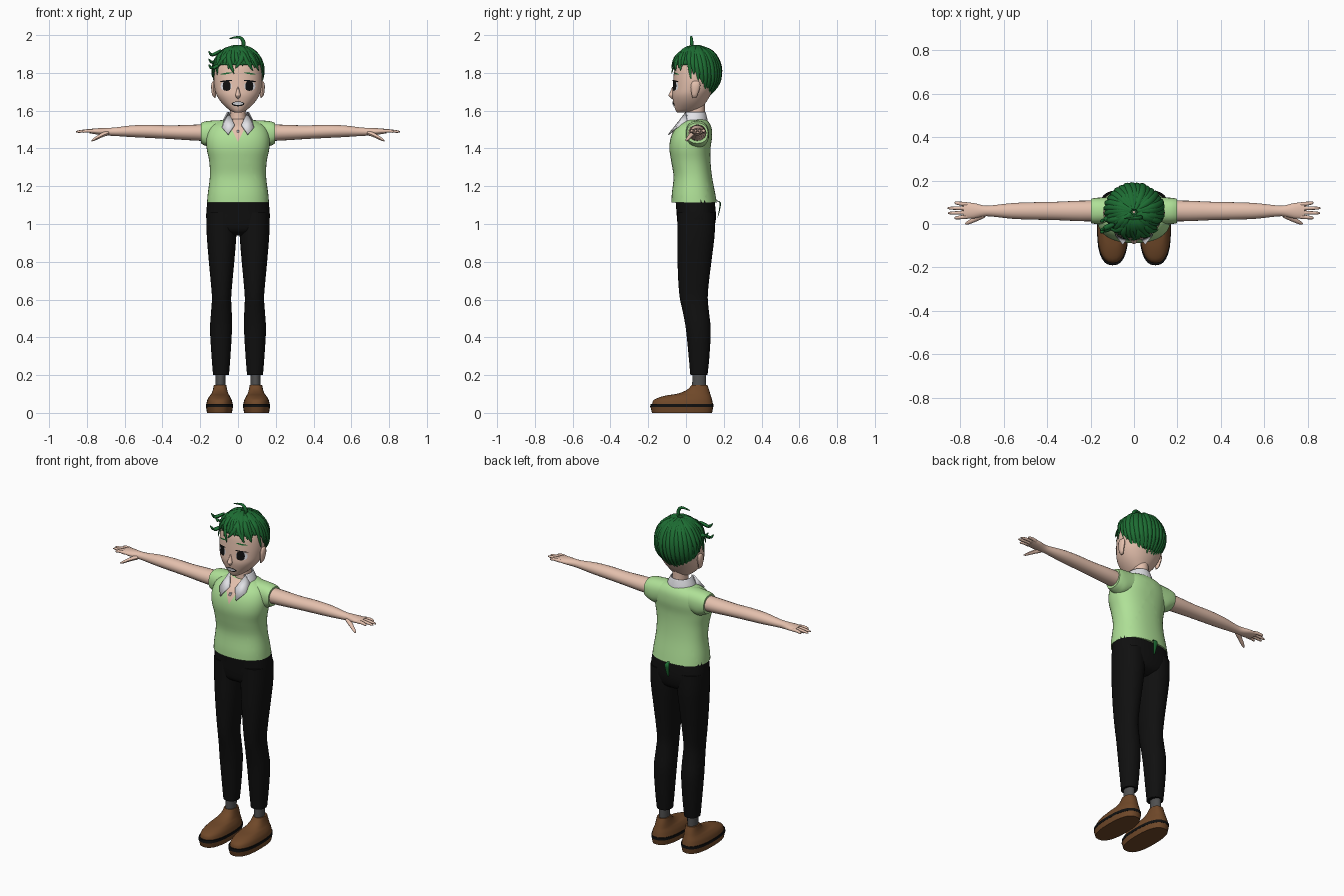
import bpy, bmesh, math, random
from mathutils import Vector
from mathutils.bvhtree import BVHTree

if "Cube" in bpy.data.objects:
    bpy.data.objects.remove(bpy.data.objects["Cube"])

random.seed(4)


def material(name, r, g, b):
    m = bpy.data.materials.new(name)
    m.diffuse_color = (r, g, b, 1)
    m.use_nodes = True
    m.node_tree.nodes["Principled BSDF"].inputs["Base Color"].default_value = m.diffuse_color
    return m


SKIN = material("skin", .78, .53, .42)
HAIR = material("dark green", .012, .15, .032)
VEST = material("light green", .43, .75, .31)
BLACK = material("black", .005, .005, .005)
BROWN = material("brown", .16, .065, .022)
GREY = material("grey", .08, .08, .08)
WHITE = material("white", .82, .82, .86)


def finish(bm, name, mat, mirror=False, solid=0, angle=45):
    bmesh.ops.recalc_face_normals(bm, faces=bm.faces)
    me = bpy.data.meshes.new(name)
    bm.to_mesh(me)
    bm.free()
    ob = bpy.data.objects.new(name, me)
    bpy.context.collection.objects.link(ob)
    for m in mat if isinstance(mat, list) else [mat]:
        me.materials.append(m)
    bpy.ops.object.select_all(action='DESELECT')
    ob.select_set(True)
    bpy.context.view_layer.objects.active = ob
    bpy.ops.object.shade_smooth_by_angle(angle=math.radians(angle))
    if solid:
        ob.modifiers.new("thickness", 'SOLIDIFY').thickness = solid
    if mirror:
        ob.modifiers.new("mirror", 'MIRROR').use_mirror_merge = False
    return ob


def smooth(rows, k):
    """Catmull-Rom interpolation through rows of numbers."""
    rows = [Vector(r) for r in rows]
    out = []
    for i in range(len(rows) - 1):
        a, b, c, d = rows[max(i - 1, 0)], rows[i], rows[i + 1], rows[min(i + 2, len(rows) - 1)]
        for j in range(k):
            t = j / k
            out.append(.5 * (2 * b + (c - a) * t + (2 * a - 5 * b + 4 * c - d) * t * t
                             + (3 * b - a - 3 * c + d) * t ** 3))
    return out + [rows[-1]]


def skin_rings(bm, rings, caps=True):
    vs = [[bm.verts.new(p) for p in r] for r in rings]
    n = len(vs[0])
    for r, s in zip(vs, vs[1:]):
        for i in range(n):
            bm.faces.new((r[i], r[(i + 1) % n], s[(i + 1) % n], s[i]))
    if caps:
        bm.faces.new(vs[0])
        bm.faces.new(vs[-1])


def spow(v, p):
    return math.copysign(abs(v) ** (2 / p), v)


def loft(rings, axis='z', n=28, k=4, p=2, caps=True):
    """Rings are (position, centre a, radius a, min b, max b)."""
    bm = bmesh.new()
    out = []
    for t, ac, ar, b0, b1 in smooth(rings, k):
        ring = []
        for i in range(n):
            u = 2 * math.pi * i / n
            a = ac + ar * spow(math.cos(u), p)
            b = (b0 + b1) / 2 + (b1 - b0) / 2 * spow(math.sin(u), p)
            ring.append((a, b, t) if axis == 'z' else (t, a, b))
        out.append(ring)
    skin_rings(bm, out, caps)
    return bm


def strand(bm, pts, w, h, centre, k=4, taper=.5, start=.4):
    """Tapering flattened lock; its flat side faces away from centre."""
    pts = smooth(pts, k)
    out = []
    for i, p in enumerate(pts):
        t = i / (len(pts) - 1)
        d = (pts[min(i + 1, len(pts) - 1)] - pts[max(i - 1, 0)]).normalized()
        nrm = p - Vector(centre)
        nrm = (nrm - d * nrm.dot(d)).normalized()
        b = d.cross(nrm)
        s = min(1, start + 2 * t) * max(1 - t, .01) ** taper
        out.append([p + b * w * s * math.cos(u) + nrm * h * s * math.sin(u)
                    for u in (j * math.pi / 4 for j in range(8))])
    skin_rings(bm, out)


# shoes, welts, soles and socks
finish(loft([(.045, .098, .07, -.18, .143), (.07, .098, .064, -.168, .138),
             (.09, .097, .053, -.115, .132), (.102, .096, .045, -.045, .128),
             (.122, .095, .038, .005, .122), (.148, .095, .033, .03, .113)], p=2.4),
       "shoe_upper", BROWN, True)
finish(loft([(.03, .098, .072, -.19, .145), (.046, .098, .072, -.188, .145)], k=1, p=2.5),
       "shoe_welt", BLACK, True)
finish(loft([(0, .098, .066, -.18, .138), (.03, .098, .071, -.188, .144)], k=1, p=2.5),
       "shoe_sole", BROWN, True)
finish(loft([(.12, .094, .027, .032, .106), (.24, .092, .026, .035, .104)], k=1),
       "sock", GREY, True)

# trousers
finish(loft([(.2, .09, .042, .023, .114), (.3, .09, .05, .014, .124), (.44, .09, .058, .0, .131),
             (.53, .088, .055, -.016, .122), (.61, .087, .051, -.033, .115),
             (.7, .087, .058, -.041, .122), (.82, .087, .069, -.045, .137),
             (.95, .087, .079, -.045, .152), (1.06, .086, .081, -.045, .152)], p=2.2),
       "trouser_leg", BLACK, True)
finish(loft([(.94, 0, .1, .0, .1), (.965, 0, .145, -.035, .14), (1.01, 0, .165, -.046, .156),
             (1.06, 0, .168, -.05, .158), (1.13, 0, .161, -.056, .15)], p=2.5),
       "trouser_hips", BLACK)

# vest: the neck opening is cut along two slanted planes
bm = loft([(1.115, 0, .164, -.077, .163), (1.16, 0, .16, -.075, .155), (1.25, 0, .149, -.066, .138),
           (1.33, 0, .152, -.078, .13), (1.4, 0, .166, -.088, .13), (1.46, 0, .168, -.08, .138),
           (1.51, 0, .15, -.055, .135), (1.54, 0, .11, -.02, .12), (1.555, 0, .065, .0, .1)],
          n=40, p=2.3)
for sx in (1, -1):
    bmesh.ops.bisect_plane(bm, geom=bm.verts[:] + bm.edges[:] + bm.faces[:],
                           plane_co=(0, 0, 1.435), plane_no=(sx, 0, -.5))
for f in bm.faces:
    c = f.calc_center_median()
    f.material_index = int(c.y < .03 and abs(c.x) < (c.z - 1.435) * .5)
finish(bm, "vest", [VEST, SKIN])
finish(loft([(.08, .06, .062, 1.42, 1.55), (.14, .06, .062, 1.405, 1.547),
             (.175, .06, .06, 1.415, 1.543), (.197, .06, .056, 1.427, 1.535)], 'x', p=2.3),
       "vest_shoulder", VEST, True)

# arms, palms and fingers
finish(loft([(.15, .06, .048, 1.438, 1.528), (.25, .06, .047, 1.443, 1.525),
             (.36, .06, .042, 1.45, 1.522), (.46, .06, .04, 1.455, 1.525),
             (.56, .06, .036, 1.46, 1.522), (.65, .06, .026, 1.466, 1.511),
             (.69, .06, .025, 1.468, 1.509), (.74, .061, .036, 1.473, 1.507),
             (.785, .062, .036, 1.48, 1.503)], 'x', n=20, k=3), "arm", SKIN, True)
bm = bmesh.new()
for y0, y1, tip in ((.034, .027, .825), (.053, .05, .855), (.072, .073, .857), (.09, .098, .825)):
    strand(bm, [(.765, y0, 1.491), (.8, (y0 + y1) / 2, 1.493), (tip, y1, 1.488)],
           .0105, .0105, (.8, .06, -5), taper=.25, start=.9)
strand(bm, [(.69, .045, 1.483), (.725, .025, 1.468), (.775, .0, 1.44)],
       .016, .014, (.8, .06, -5), taper=.35, start=.8)
finish(bm, "fingers", SKIN, True)

# neck and head
finish(loft([(1.47, 0, .06, -.01, .11), (1.55, 0, .044, .005, .1), (1.65, 0, .042, .005, .1)]),
       "neck", SKIN)
bm = loft([(1.59, 0, .018, -.045, .01), (1.603, 0, .045, -.056, .07), (1.64, 0, .085, -.066, .103),
           (1.68, 0, .112, -.073, .128), (1.72, 0, .124, -.07, .148), (1.78, 0, .129, -.066, .165),
           (1.84, 0, .122, -.058, .168), (1.89, 0, .098, -.03, .14), (1.92, 0, .06, .0, .11),
           (1.93, 0, .01, .05, .07)], n=40, p=2.15)
tree = BVHTree.FromBMesh(bm)
finish(bm, "head", SKIN)
finish(loft([(1.662, 0, .003, -.075, -.06), (1.68, 0, .014, -.092, -.06),
             (1.695, 0, .011, -.086, -.06), (1.725, 0, .003, -.073, -.06)], n=12), "nose", SKIN)
finish(loft([(1.668, .122, .003, .035, .055), (1.685, .127, .01, .03, .062),
             (1.725, .13, .012, .025, .075), (1.75, .13, .008, .032, .072),
             (1.758, .128, .002, .045, .06)], n=12), "ear", SKIN, True)


def plate(name, x, z, rx, rz, mat, off, p=2, mirror=True, tilt=0):
    """Thin patch laid on the front of the head."""
    bm = bmesh.new()
    pts = [(0, 0)] + [(rx * spow(math.cos(u), p), rz * spow(math.sin(u), p))
                      for u in (i * math.pi / 8 for i in range(16))]
    vs = []
    for a, b in pts:
        px, pz = x + a, z + b + a * tilt
        hit = tree.ray_cast(Vector((px, -1, pz)), Vector((0, 1, 0)))[0]
        vs.append(bm.verts.new((px, (hit.y if hit else 0) - off, pz)))
    for i in range(16):
        bm.faces.new((vs[0], vs[1 + i], vs[1 + (i + 1) % 16]))
    finish(bm, name, mat, mirror)


# face details
plate("eye_white", .063, 1.73, .029, .024, WHITE, .003, 2.4)
plate("iris", .06, 1.73, .021, .025, BLACK, .005, 3)
plate("upper_lash", .063, 1.757, .033, .004, BLACK, .006, tilt=-.1)
plate("eyebrow", .062, 1.797, .03, .004, HAIR, .004, tilt=-.15)
plate("mouth_outline", 0, 1.636, .034, .013, BLACK, .003, mirror=False)
plate("teeth", 0, 1.638, .028, .008, WHITE, .006, mirror=False)

# collar: open band around the neck plus two front points
bm = loft([(1.525, 0, .087, -.04, .118), (1.56, 0, .075, -.03, .112), (1.592, 0, .058, -.02, .104)],
          n=32, caps=False)
bmesh.ops.delete(bm, geom=[f for f in bm.faces if f.calc_center_median().y < 0], context='FACES')
finish(bm, "collar_band", WHITE, solid=.006)
bm = bmesh.new()
flap = [(.05, -.003, 1.592), (.018, -.055, 1.525), (.052, -.095, 1.475), (.084, -.055, 1.51), (.085, .01, 1.53)]
bm.faces.new([bm.verts.new(p) for p in flap])
bmesh.ops.triangulate(bm, faces=bm.faces[:])
finish(bm, "collar_point", WHITE, True, .006)
finish(loft([(1.485, 0, .006, -.086, -.07), (1.497, 0, .006, -.08, -.06)], n=10, k=1), "button", WHITE)

# hair: scalp cap, swirling strands, fringe locks, side spikes and top curl
CENTRE = (0, .055, 1.80)


def scalp(a, th, s=1):
    return (s * .136 * math.sin(a) * math.sin(th), .055 - s * .128 * math.cos(a) * math.sin(th),
            1.80 + s * .14 * math.cos(th))


def hair_end(a):
    a = abs((a + math.pi) % (2 * math.pi) - math.pi)
    return 1.25 + 1.15 * min(1, max(0, (a - 1.3) / .9))


bm = bmesh.new()
skin_rings(bm, [[scalp(a, .05 + (hair_end(a) - .05) * j / 10)
                 for a in (i * math.pi / 24 for i in range(48))] for j in range(11)], False)
finish(bm, "hair_cap", HAIR, solid=.004)
bm = bmesh.new()
for i in range(34):
    a = 2 * math.pi * i / 34
    end = hair_end(a) + random.uniform(-.05, .2)
    s = random.uniform(1.0, 1.04)
    strand(bm, [scalp(a + .25 * (t - 1), .1 + (end - .1) * t, s) for t in (0, .25, .5, .75, 1)],
           .021, .011, CENTRE)
for a, end, bend in ((-.35, 1.6, .2), (.75, 1.5, .15), (-1.25, 1.85, -.1), (1.25, 1.8, .1),
                     (-.8, 1.45, -.25), (.1, 1.4, -.2), (.4, 1.5, .2), (-1.0, 1.65, .1)):
    strand(bm, [scalp(a - bend, .5, 1.02), scalp(a - bend * .4, 1.0, 1.06), scalp(a + bend, end, 1.04)],
           .018, .01, CENTRE)
for z, y in ((1.9, .0), (1.86, .04), (1.83, -.01)):
    strand(bm, [(-.09, y, z + .02), (-.135, y - .02, z - .005), (-.155, y - .03, z + .015)],
           .016, .012, CENTRE)
strand(bm, [(.02, .035, 1.925), (.03, .03, 1.96), (.008, .028, 1.988), (-.045, .025, 1.982)],
       .013, .012, (0, -5, 1.9))
finish(bm, "hair_strands", HAIR, angle=50)

# leaf hanging below the back hem
bm = bmesh.new()
strand(bm, [(0, .15, 1.125), (0, .18, 1.115), (0, .178, 1.08), (0, .168, 1.035)],
       .02, .005, (0, 0, 1.08), start=.1)
finish(bm, "back_leaf", HAIR)
